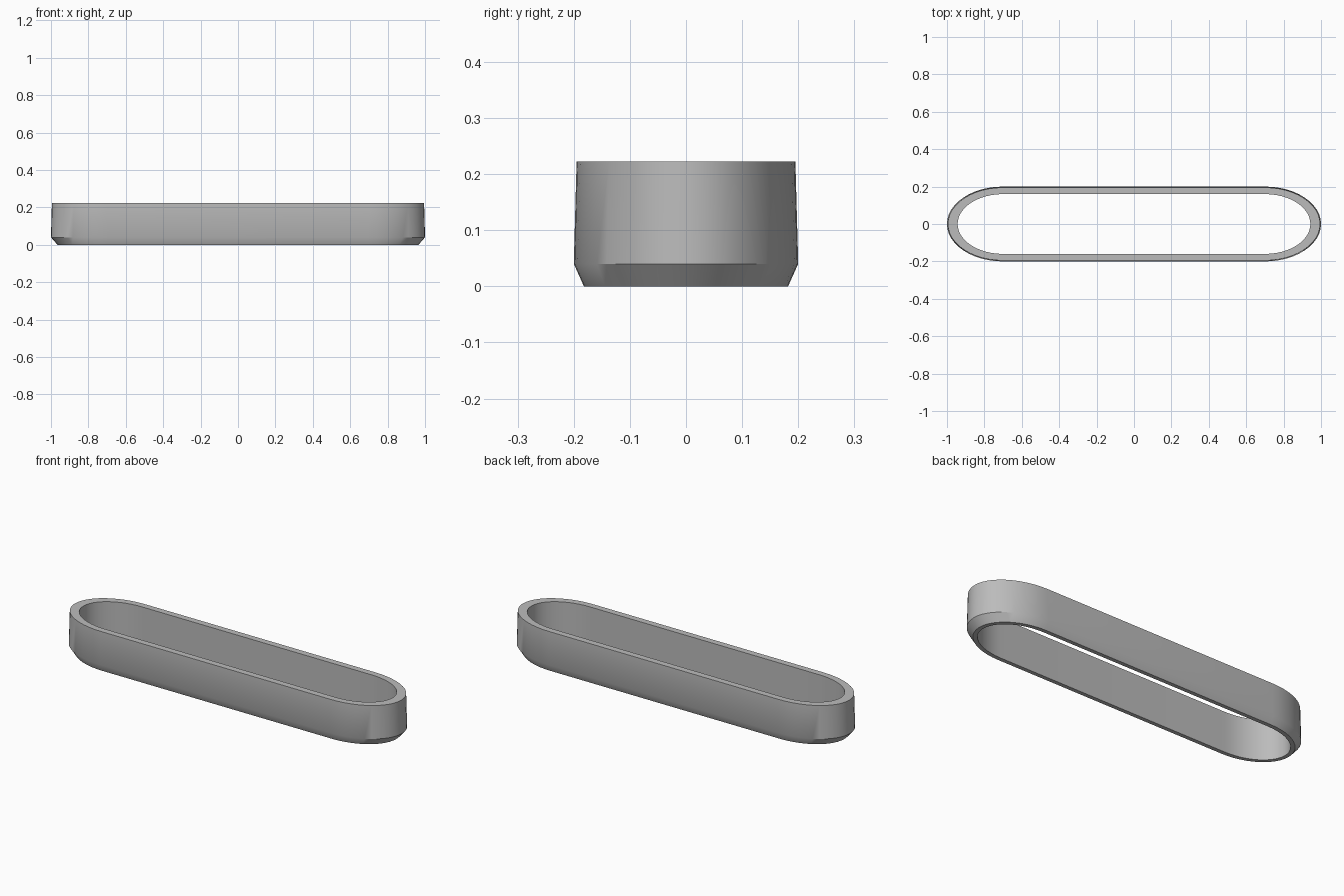
import bpy, bmesh, math

cube = bpy.data.objects.get("Cube")
if cube:
    bpy.data.objects.remove(cube)

STRAIGHT = 0.70   # half length of the straight sides
STEPS = 24        # segments on each rounded end

# Plain grey material
grey = bpy.data.materials.new("plain_grey")
grey.use_nodes = True
colour = (0.5, 0.5, 0.5, 1)
grey.diffuse_color = colour
grey.node_tree.nodes["Principled BSDF"].inputs["Base Color"].default_value = colour


def oval_loop(bm, half_x, half_y, z):
    """Straight-sided loop with elliptical ends."""
    verts = []
    for side in (1, -1):
        for i in range(STEPS + 1):
            a = math.pi * (i / STEPS - 0.5)
            x = side * (STRAIGHT + (half_x - STRAIGHT) * math.cos(a))
            verts.append(bm.verts.new((x, side * half_y * math.sin(a), z)))
    return verts


# Cross-section of the band: outer bottom, chamfer, outer top, inner top, inner bottom
section = [(0.965, 0.182, 0), (1.0, 0.2, 0.04), (0.995, 0.195, 0.222),
           (0.943, 0.16, 0.222), (0.943, 0.16, 0)]

bm = bmesh.new()
loops = [oval_loop(bm, *point) for point in section]
for low, high in zip(loops, loops[1:] + loops[:1]):
    for i in range(len(low)):
        j = (i + 1) % len(low)
        bm.faces.new((low[i], low[j], high[j], high[i]))
bmesh.ops.recalc_face_normals(bm, faces=bm.faces)

mesh = bpy.data.meshes.new("oval_band")
bm.to_mesh(mesh)
bm.free()
mesh.materials.append(grey)
band = bpy.data.objects.new("oval_band", mesh)
bpy.context.collection.objects.link(band)

# Smooth walls with crisp rims
bpy.ops.object.select_all(action="DESELECT")
band.select_set(True)
bpy.context.view_layer.objects.active = band
bpy.ops.object.shade_smooth_by_angle(angle=math.radians(30))
